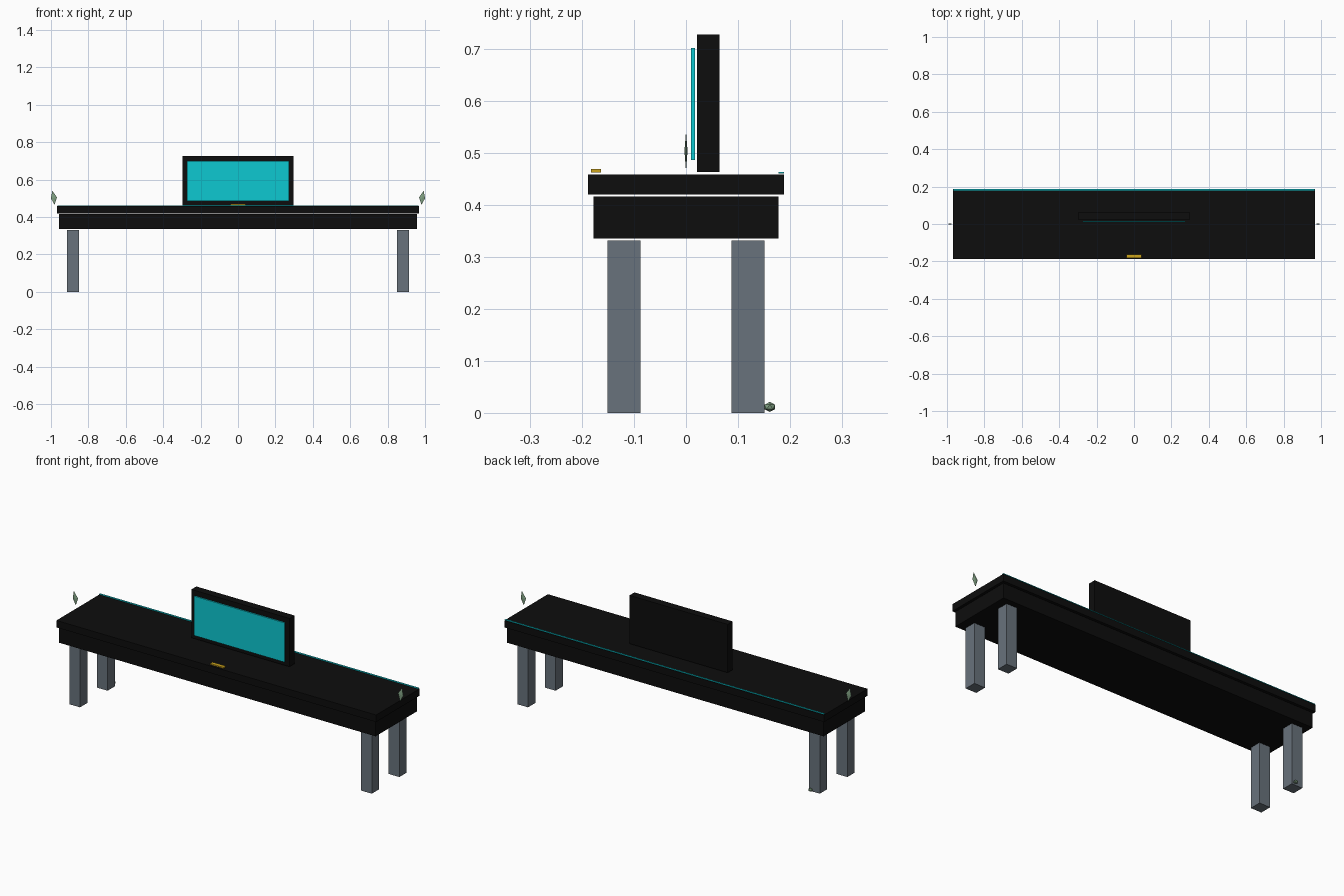
import bpy, bmesh
from mathutils import Matrix, Vector

if "Cube" in bpy.data.objects:
    bpy.data.objects.remove(bpy.data.objects["Cube"])


def mat(name, r, g, b):
    m = bpy.data.materials.new(name)
    m.diffuse_color = (r, g, b, 1)
    m.use_nodes = True
    m.node_tree.nodes["Principled BSDF"].inputs["Base Color"].default_value = m.diffuse_color
    return m


BLACK = mat("black", 0.004, 0.004, 0.004)
SLATE = mat("slate grey", 0.14, 0.17, 0.20)
CYAN = mat("cyan", 0.004, 0.58, 0.64)
GOLD = mat("gold", 0.62, 0.38, 0.012)
GREEN = mat("sage green", 0.22, 0.36, 0.23)


def finish(name, bm, material):
    bmesh.ops.recalc_face_normals(bm, faces=bm.faces)
    me = bpy.data.meshes.new(name)
    bm.to_mesh(me)
    bm.free()
    me.materials.append(material)
    ob = bpy.data.objects.new(name, me)
    bpy.context.collection.objects.link(ob)
    return ob


def box(name, x, y, z, material):
    """Box from (min, max) ranges on each axis."""
    bm = bmesh.new()
    size = [b - a for a, b in (x, y, z)]
    mid = [(a + b) / 2 for a, b in (x, y, z)]
    bmesh.ops.create_cube(bm, size=1, matrix=Matrix.Translation(mid) @ Matrix.Diagonal((*size, 1)))
    return finish(name, bm, material)


# Bench top and apron
box("table_top", (-0.967, 0.967), (-0.188, 0.188), (0.420, 0.458), BLACK)
box("apron", (-0.957, 0.957), (-0.178, 0.178), (0.335, 0.416), BLACK)

# Four legs
for sx, side in ((-1, "left"), (1, "right")):
    for sy, end in ((-1, "front"), (1, "back")):
        box(f"{end}_{side}_leg", sorted((sx * 0.85, sx * 0.915)),
            sorted((sy * 0.087, sy * 0.151)), (0, 0.331), SLATE)

# Monitor with a separate screen panel
box("monitor_case", (-0.297, 0.297), (0.021, 0.064), (0.463, 0.727), BLACK)
box("screen", (-0.273, 0.273), (0.010, 0.017), (0.486, 0.701), CYAN)

# Light strip along the back edge, and front badge plate
box("light_strip", (-0.965, 0.965), (0.178, 0.188), (0.4605, 0.463), CYAN)
box("gold_plate", (-0.04, 0.04), (-0.183, -0.163), (0.462, 0.469), GOLD)

# Thin diamond leaves floating at both ends
for s, side in ((-1, "left"), (1, "right")):
    bm = bmesh.new()
    top = bm.verts.new((s * 0.993, 0, 0.541))
    low = bm.verts.new((s * 0.981, 0, 0.465))
    ring = [bm.verts.new(p) for p in ((s * 1.0, 0, 0.500), (s * 0.984, 0.003, 0.503),
                                      (s * 0.968, 0, 0.506), (s * 0.984, -0.003, 0.503))]
    for i in range(4):
        a, b = ring[i], ring[(i + 1) % 4]
        bm.faces.new((a, b, top))
        bm.faces.new((b, a, low))
    finish(f"{side}_leaf", bm, GREEN)

# Small faceted pebble by the back left leg
bm = bmesh.new()
bmesh.ops.create_icosphere(bm, subdivisions=1, radius=1,
                           matrix=Matrix.Translation((-0.866, 0.161, 0.0115))
                           @ Matrix.Diagonal((0.012, 0.012, 0.0095, 1)))
finish("pebble", bm, GREEN)
